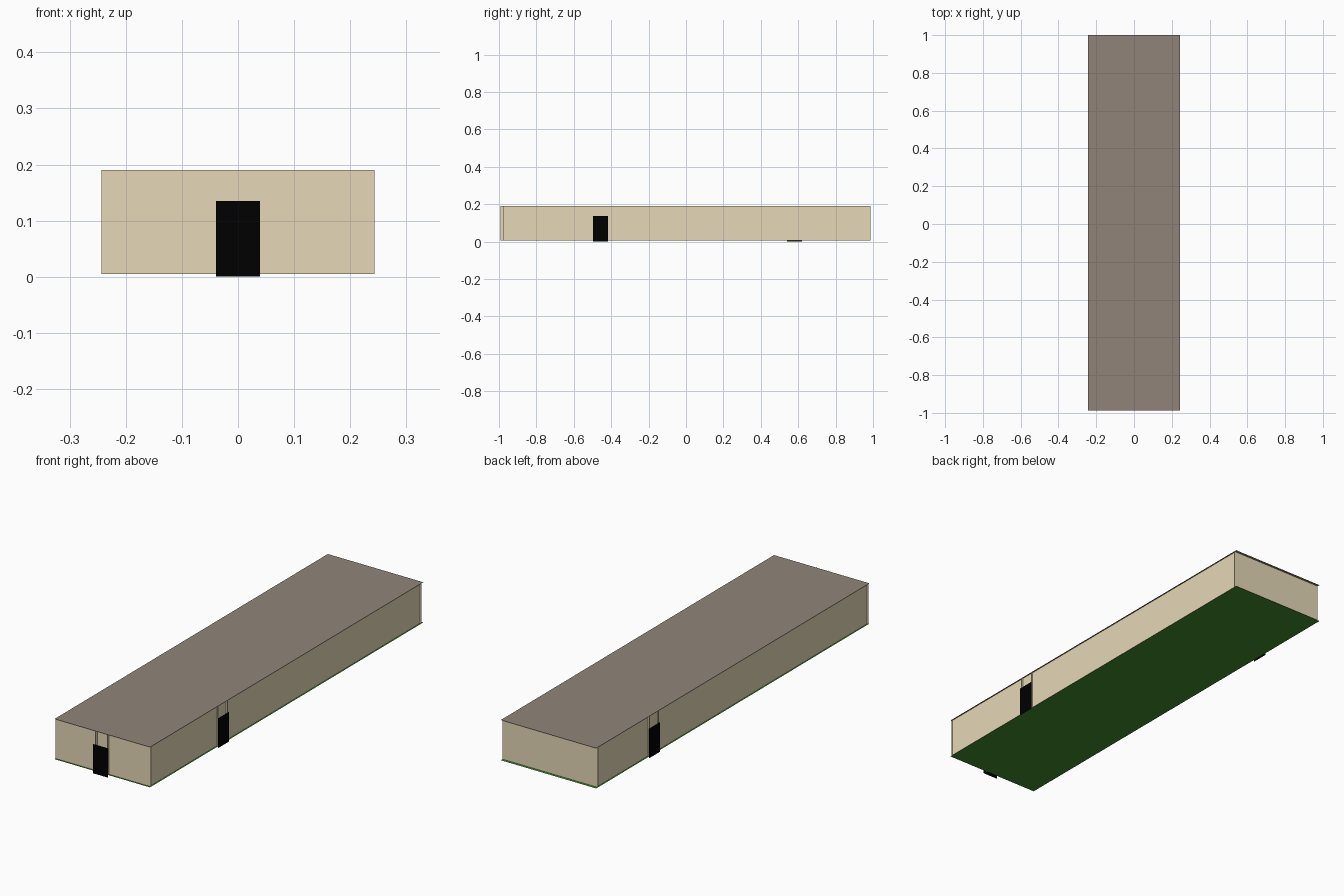
import bpy

cube = bpy.data.objects.get("Cube")
if cube:
    bpy.data.objects.remove(cube, do_unlink=True)


def material(name, rgb):
    """Flat material from 8-bit sRGB values."""
    col = [((c / 255 + 0.055) / 1.055) ** 2.4 if c > 10 else c / 255 / 12.92
           for c in rgb] + [1.0]
    mat = bpy.data.materials.new(name)
    mat.use_nodes = True
    mat.diffuse_color = col
    mat.node_tree.nodes["Principled BSDF"].inputs["Base Color"].default_value = col
    return mat


WALL = material("sand wall", (230, 216, 183))
ROOF = material("grey brown roof", (144, 132, 121))
FLOOR = material("green floor", (65, 140, 46))
DOOR = material("black door", (0, 0, 0))
CENTRE = (0, 0, 0.1)


def sheets(name, mat, *spans):
    """Flat rectangles facing outward; each is two ranges and one fixed value."""
    verts, faces = [], []
    for span in spans:
        k = next(i for i in range(3) if not isinstance(span[i], tuple))
        a, b = (k + 1) % 3, (k + 2) % 3
        start = len(verts)
        for i, j in ((0, 0), (1, 0), (1, 1), (0, 1)):
            co = [0, 0, 0]
            co[k], co[a], co[b] = span[k], span[a][i], span[b][j]
            verts.append(co)
        face = list(range(start, start + 4))
        faces.append(face if span[k] > CENTRE[k] else face[::-1])
    mesh = bpy.data.meshes.new(name)
    mesh.from_pydata(verts, [], faces)
    mesh.materials.append(mat)
    obj = bpy.data.objects.new(name, mesh)
    bpy.context.collection.objects.link(obj)


HALF_X, SIDE_X = 0.243, 0.236      # end walls reach past the side walls
FRONT, BACK = -0.979, 0.987
BASE, TOP = 0.005, 0.19
HEIGHT = (BASE, TOP)
DECK = ((-HALF_X, HALF_X), (-0.987, 1))

# Floor and roof
sheets("floor", FLOOR, (*DECK, BASE))
sheets("roof", ROOF, (*DECK, TOP))

# End walls, the front one with a door between two jambs
sheets("front_wall", WALL, ((-HALF_X, HALF_X), FRONT, HEIGHT))
sheets("back_wall", WALL, ((-HALF_X, HALF_X), BACK, HEIGHT))
sheets("front_jambs", WALL,
       *[(x, (-0.992, FRONT), HEIGHT) for x in (-0.03, 0.03)])
sheets("front_door", DOOR, ((-0.039, 0.039), -1, (0, 0.135)))

# Side walls, each with a door between two jambs
for name, side, door_y in (("left", 1, -0.457), ("right", -1, 0.58)):
    jamb_x = tuple(sorted((side * SIDE_X, side * HALF_X)))
    sheets(name + "_wall", WALL, (side * SIDE_X, (FRONT, BACK), HEIGHT))
    sheets(name + "_jambs", WALL,
           *[(jamb_x, door_y + d, HEIGHT) for d in (-0.034, 0.034)])
    sheets(name + "_door", DOOR,
           (side * 0.247, (door_y - 0.04, door_y + 0.04), (0, 0.137)))
